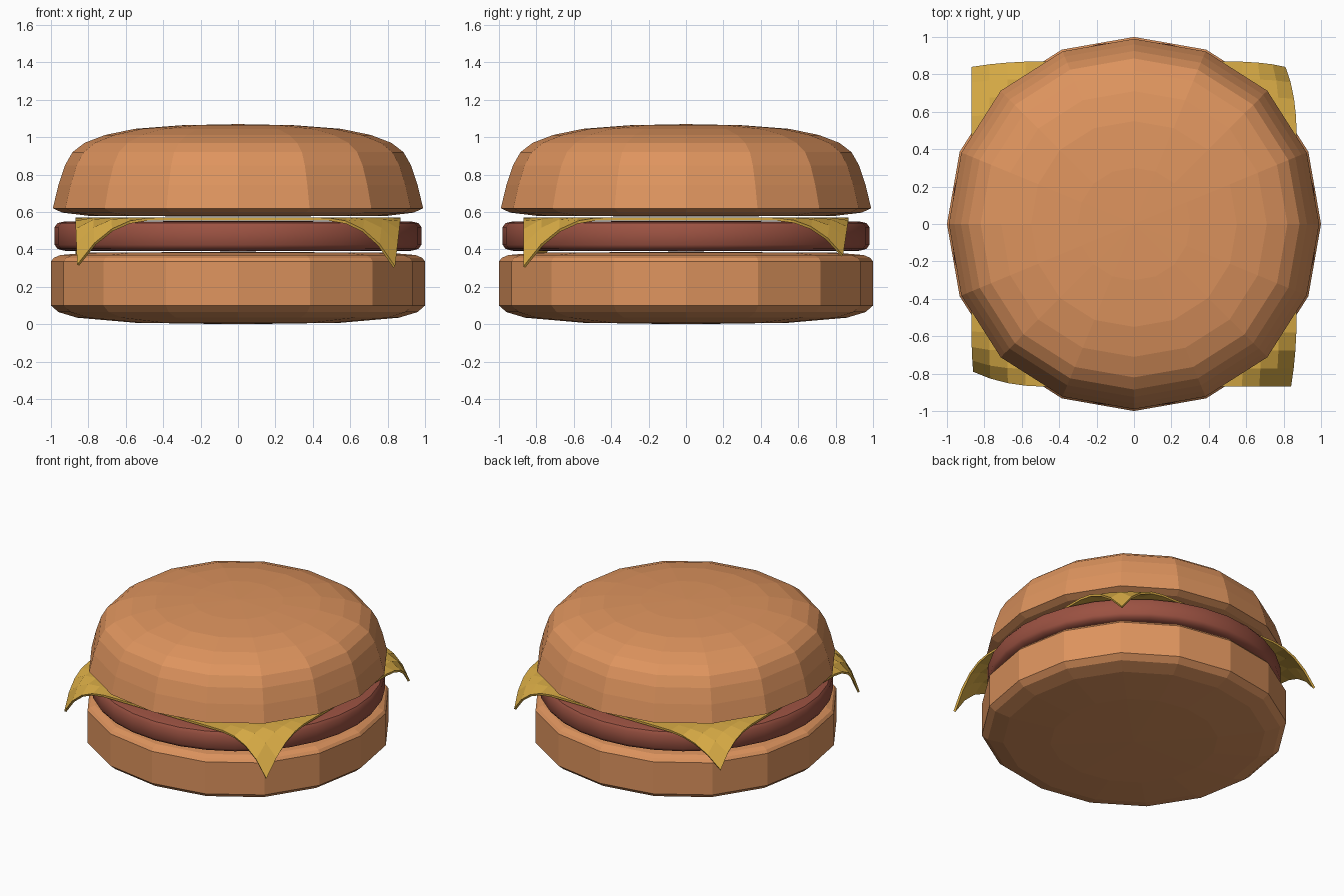
import bpy, bmesh, math
from mathutils import Vector

if "Cube" in bpy.data.objects:
    bpy.data.objects.remove(bpy.data.objects["Cube"])


def material(name, rgb):
    m = bpy.data.materials.new(name)
    m.diffuse_color = (*rgb, 1)
    m.use_nodes = True
    m.node_tree.nodes["Principled BSDF"].inputs["Base Color"].default_value = m.diffuse_color
    return m


bread = material("toasted bread", (0.73, 0.296, 0.112))
meat = material("cooked meat", (0.33, 0.084, 0.054))
yellow = material("cheese yellow", (0.69, 0.41, 0.06))


def finish(bm, name, mat):
    bmesh.ops.recalc_face_normals(bm, faces=bm.faces)
    mesh = bpy.data.meshes.new(name)
    bm.to_mesh(mesh)
    bm.free()
    mesh.materials.append(mat)
    obj = bpy.data.objects.new(name, mesh)
    bpy.context.collection.objects.link(obj)
    return obj


def lathe(name, profile, sides, mat, square=0.0):
    """Rings of (radius, z) from a bottom pole to a top pole;
    'square' pushes the diagonals out a little."""
    bm = bmesh.new()
    rings = []
    for r, z in profile[1:-1]:
        ring = []
        for i in range(sides):
            t = 2 * math.pi * i / sides
            k = r * (1 + square * math.sin(2 * t) ** 2)
            ring.append(bm.verts.new((k * math.cos(t), k * math.sin(t), z)))
        rings.append(ring)
    low = bm.verts.new((0, 0, profile[0][1]))
    high = bm.verts.new((0, 0, profile[-1][1]))
    for i in range(sides):
        j = (i + 1) % sides
        bm.faces.new((low, rings[0][j], rings[0][i]))
        bm.faces.new((high, rings[-1][i], rings[-1][j]))
        for a, b in zip(rings, rings[1:]):
            bm.faces.new((a[i], a[j], b[j], b[i]))
    return finish(bm, name, mat)


# Bottom bun
lathe("bottom_bun", [(0, 0), (0.55, 0.008), (0.86, 0.035), (0.96, 0.065), (1.0, 0.10),
                     (1.0, 0.335), (0.985, 0.355), (0.95, 0.37), (0.8, 0.383), (0, 0.387)],
      16, bread, 0.018)

# Patty
patty = lathe("patty", [(0, 0.39), (0.93, 0.393), (0.965, 0.403), (0.98, 0.425),
                        (0.98, 0.52), (0.965, 0.541), (0.93, 0.549), (0, 0.552)], 32, meat)
for p in patty.data.polygons:
    p.use_smooth = True
patty.data.set_sharp_from_angle(angle=math.radians(40))

# Top bun
lathe("top_bun", [(0, 0.575), (0.8, 0.58), (0.94, 0.597), (0.99, 0.62), (0.96, 0.745),
                  (0.925, 0.85), (0.885, 0.92), (0.82, 0.97), (0.71, 1.012),
                  (0.55, 1.045), (0.3, 1.064), (0, 1.07)], 16, bread, 0.018)

# Cheese slice: square sheet whose corners droop past the patty, each a bit differently
droop = {(1, -1): (-0.03, 0.0, -0.26), (1, 1): (-0.06, -0.03, -0.20),
         (-1, 1): (0.0, -0.03, -0.20), (-1, -1): (0.01, 0.08, -0.25)}
bm = bmesh.new()
bmesh.ops.create_grid(bm, x_segments=18, y_segments=18, size=0.87)
for v in bm.verts:
    r = v.co.xy.length
    w = max(0.0, (r - 0.98) / 0.25) ** 2
    corner = (1 if v.co.x > 0 else -1, 1 if v.co.y > 0 else -1)
    v.co += Vector(droop[corner]) * w
    v.co.z += 0.57
cheese = finish(bm, "cheese_slice", yellow)
if cheese.data.polygons[len(cheese.data.polygons) // 2].normal.z < 0:
    cheese.data.flip_normals()
solid = cheese.modifiers.new("thickness", 'SOLIDIFY')
solid.thickness = 0.015
solid.offset = -1
